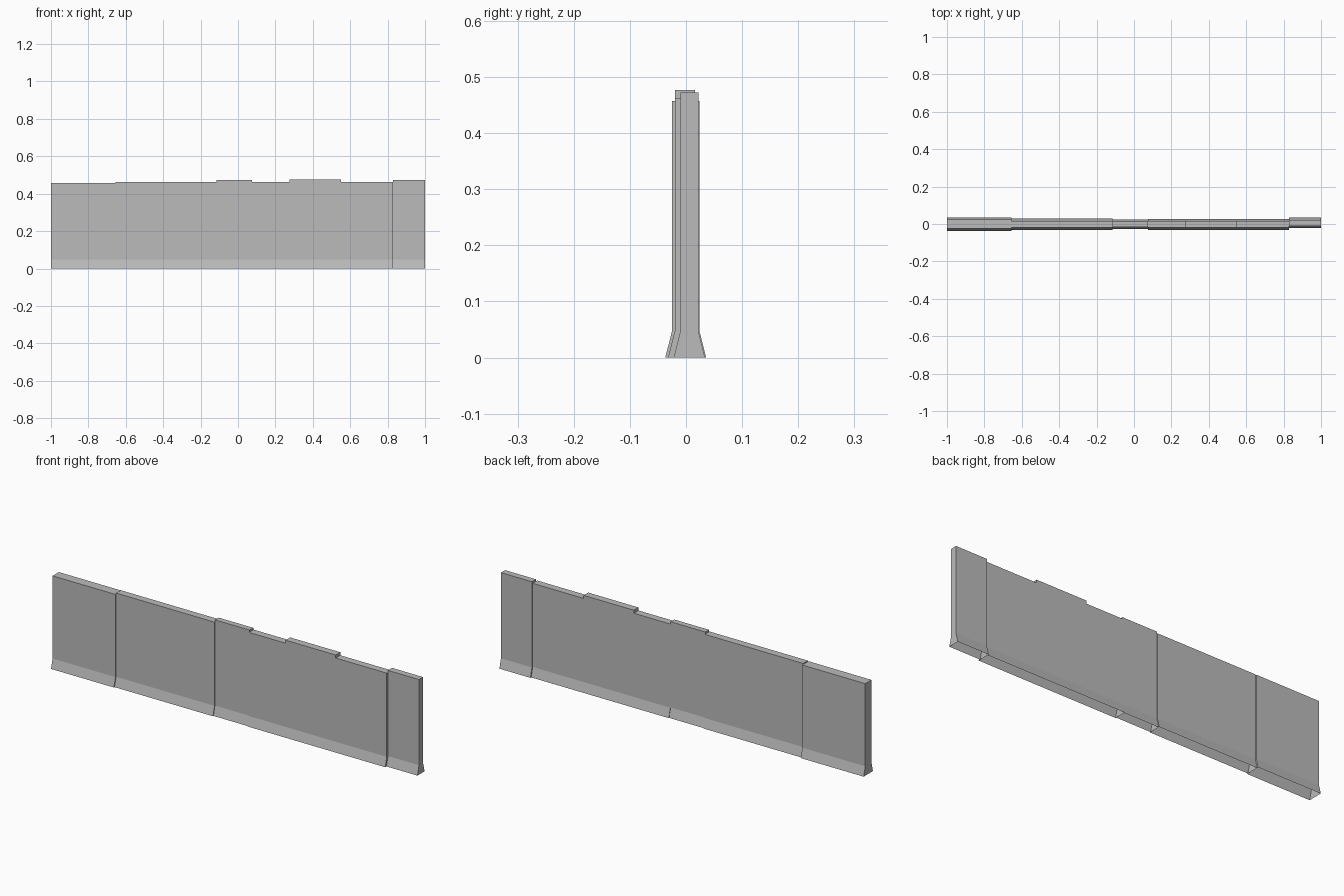
import bpy
import bmesh

FLARE_HEIGHT = 0.047
FLARE = 0.012

cube = bpy.data.objects.get("Cube")
if cube:
    bpy.data.objects.remove(cube, do_unlink=True)

concrete = bpy.data.materials.new("concrete grey")
concrete.use_nodes = True
grey = (0.5, 0.5, 0.5, 1.0)
concrete.diffuse_color = grey
concrete.node_tree.nodes["Principled BSDF"].inputs["Base Color"].default_value = grey


def wall_section(name, front, back, skyline):
    """Open-bottomed wall with a flared foot; skyline lists its top (x, z)."""
    bm = bmesh.new()
    x0, x1 = skyline[0][0], skyline[-1][0]
    sides = []
    for y, foot_y in ((front, front - FLARE), (back, back + FLARE)):
        foot = [bm.verts.new((x, foot_y, 0)) for x in (x0, x1)]
        knee = [bm.verts.new((x, y, FLARE_HEIGHT)) for x in (x0, x1)]
        top = [bm.verts.new((x, y, z)) for x, z in skyline]
        bm.faces.new((foot[0], foot[1], knee[1], knee[0]))
        bm.faces.new([knee[0], knee[1]] + top[::-1])
        sides.append((foot, knee, top))
    (f_foot, f_knee, f_top), (b_foot, b_knee, b_top) = sides
    # Coping and bump sides
    for i in range(len(skyline) - 1):
        bm.faces.new((f_top[i], f_top[i + 1], b_top[i + 1], b_top[i]))
    # End walls
    for e in (0, -1):
        bm.faces.new((f_foot[e], f_knee[e], f_top[e], b_top[e], b_knee[e], b_foot[e]))
    bmesh.ops.recalc_face_normals(bm, faces=bm.faces)
    mesh = bpy.data.meshes.new(name)
    bm.to_mesh(mesh)
    bm.free()
    mesh.materials.append(concrete)
    obj = bpy.data.objects.new(name, mesh)
    bpy.context.collection.objects.link(obj)


# Plain sections
for name, x0, x1, front, back, height in (
    ("right_end_wall", -1, -0.655, -0.025, 0.024, 0.457),
    ("right_wall", -0.655, -0.115, -0.02, 0.017, 0.462),
    ("narrow_raised_wall", -0.115, 0.075, -0.016, 0.013, 0.472),
    ("left_end_wall", 0.83, 1, -0.01, 0.022, 0.472),
):
    wall_section(name, front, back, [(x0, height), (x1, height)])

# Long section with a raised block in the middle of its top
low, high = 0.462, 0.477
wall_section("left_wall", -0.02, 0.016, [
    (0.075, low), (0.275, low), (0.275, high),
    (0.55, high), (0.55, low), (0.83, low)])
